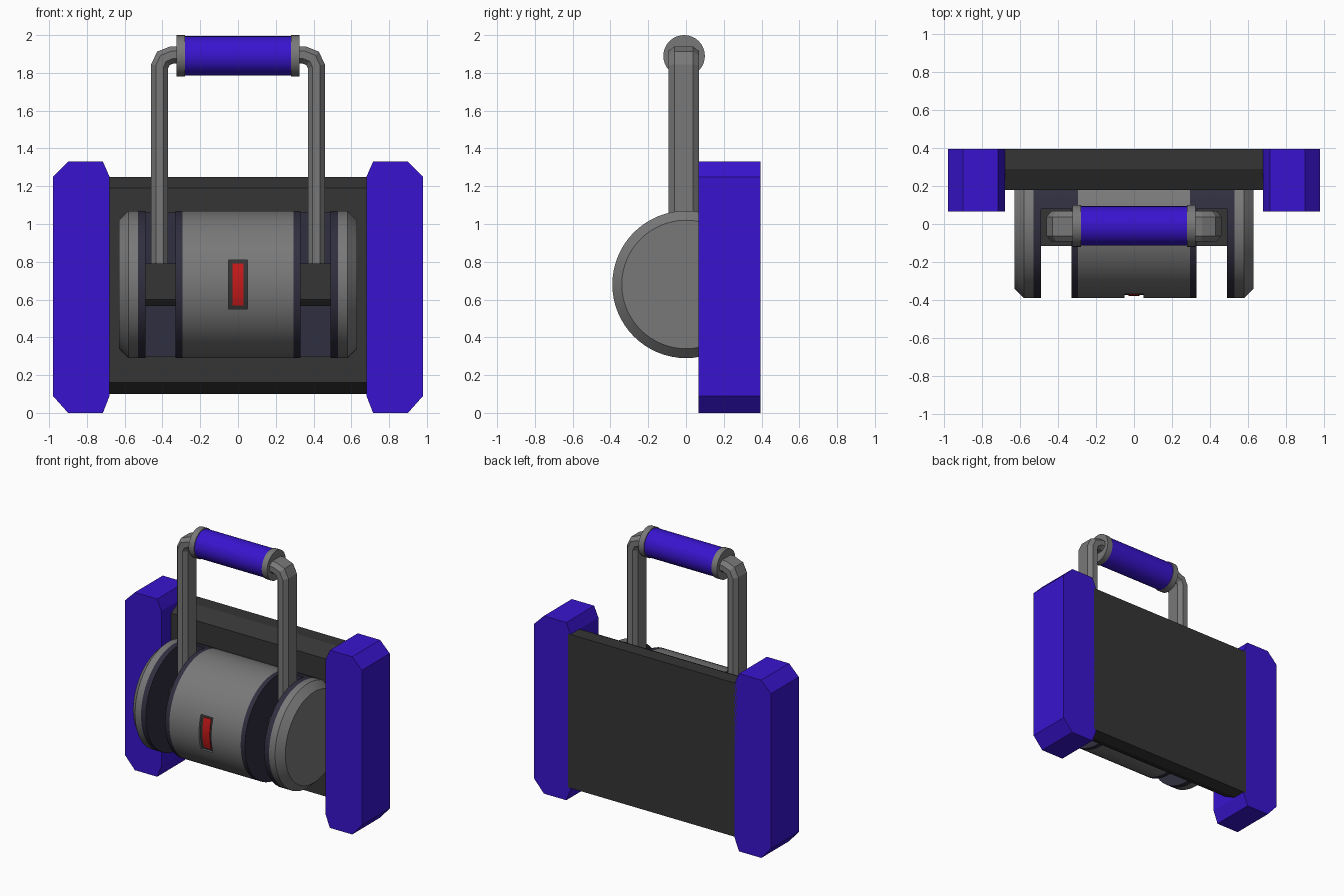
import bpy, bmesh, math
from mathutils import Vector

if "Cube" in bpy.data.objects:
    bpy.data.objects.remove(bpy.data.objects["Cube"])


def material(name, rgb):
    m = bpy.data.materials.new(name)
    m.diffuse_color = (*rgb, 1)
    m.use_nodes = True
    m.node_tree.nodes["Principled BSDF"].inputs["Base Color"].default_value = m.diffuse_color
    return m


BLUE = material("blue", (0.04, 0.007, 0.62))
GREY = material("grey", (0.19, 0.19, 0.19))
DARK = material("dark", (0.035, 0.035, 0.035))
NAVY = material("navy", (0.03, 0.028, 0.05))
RED = material("red", (0.55, 0.01, 0.01))
CZ, R = 0.68, 0.39          # drum axis height and radius


def finish(name, bm, mat, smooth=True):
    bmesh.ops.recalc_face_normals(bm, faces=bm.faces[:])
    me = bpy.data.meshes.new(name)
    bm.to_mesh(me)
    bm.free()
    ob = bpy.data.objects.new(name, me)
    bpy.context.collection.objects.link(ob)
    if mat:
        me.materials.append(mat)
    if smooth:
        bpy.ops.object.select_all(action='DESELECT')
        ob.select_set(True)
        bpy.context.view_layer.objects.active = ob
        bpy.ops.object.shade_smooth_by_angle(angle=math.radians(25))
    return ob


def loft(name, rings, mat, smooth=True, cut_y=None):
    """Skin a list of equal-length point rings and cap both ends."""
    bm = bmesh.new()
    vs = [[bm.verts.new(p) for p in ring] for ring in rings]
    n = len(vs[0])
    for a, b in zip(vs, vs[1:]):
        for i in range(n):
            j = (i + 1) % n
            bm.faces.new((a[i], a[j], b[j], b[i]))
    bm.faces.new(vs[0])
    bm.faces.new(vs[-1])
    if cut_y is not None:
        # keep only one side of a plane facing y, then close it
        y, keep_front = cut_y
        geom = bm.verts[:] + bm.edges[:] + bm.faces[:]
        bmesh.ops.bisect_plane(bm, geom=geom, plane_co=(0, y, 0), plane_no=(0, 1, 0),
                               clear_outer=keep_front, clear_inner=not keep_front)
        bmesh.ops.holes_fill(bm, edges=[e for e in bm.edges if e.is_boundary], sides=0)
    return finish(name, bm, mat, smooth)


def prism_x(name, yz, x0, x1, mat, smooth=False):
    return loft(name, [[(x, y, z) for y, z in yz] for x in (x0, x1)], mat, smooth)


def turned(name, profile, mat, cy=0, cz=CZ, seg=64, cut_y=None):
    """Round part about an x axis; profile is (x, radius)."""
    rings = [[(x, cy + r * math.cos(2 * math.pi * i / seg), cz + r * math.sin(2 * math.pi * i / seg))
              for i in range(seg)] for x, r in profile]
    return loft(name, rings, mat, True, cut_y)


def arc_block(name, radius, half_z, half_x, mat):
    """Block with a curved front that follows the drum."""
    a = math.asin(half_z / radius)
    pts = [(-radius * math.cos(a * t / 5), CZ + radius * math.sin(a * t / 5)) for t in range(-5, 6)]
    pts += [(-0.3, CZ + half_z), (-0.3, CZ - half_z)]
    return prism_x(name, pts, -half_x, half_x, mat, True)


# back panel with sloped front edges
prism_x("back_panel", [(0.395, 0.10), (0.395, 1.25), (0.29, 1.25), (0.18, 1.19), (0.18, 0.16), (0.29, 0.10)],
        -0.70, 0.70, DARK)

# central drum with a recessed window
drum = turned("center_drum", [(-0.295, R), (0.295, R)], GREY, cut_y=(0.20, True))
cutter = prism_x("window_cutter", [(-0.45, 0.55), (-0.45, 0.81), (-0.33, 0.81), (-0.33, 0.55)], -0.05, 0.05, None)
cutter.hide_render = True
cutter.hide_viewport = True
cutter.display_type = 'WIRE'
mod = drum.modifiers.new("window", 'BOOLEAN')
mod.operation = 'DIFFERENCE'
mod.solver = 'EXACT'
mod.object = cutter
arc_block("window_frame", 0.373, 0.13, 0.05, DARK)
arc_block("red_indicator", 0.378, 0.112, 0.03, RED)

# handle path (x, z) and its eight-sided section (across, y)
path = [Vector(p) for p in ((0.415, 0.70), (0.415, 1.835), (0.395, 1.877), (0.35, 1.895), (0.30, 1.895))]
section = [(0.045, 0.05), (0.02, 0.08), (-0.02, 0.08), (-0.045, 0.05),
           (-0.045, -0.05), (-0.02, -0.08), (0.02, -0.08), (0.045, -0.05)]

for s, side in ((-1, "left"), (1, "right")):
    # end bumper
    outline = [(0.98, 0.09), (0.90, 0), (0.715, 0), (0.68, 0.09),
               (0.68, 1.25), (0.715, 1.33), (0.90, 1.33), (0.98, 1.25)]
    loft(side + "_bumper", [[(s * x, y, z) for x, z in outline] for y in (0.065, 0.395)], BLUE, False)

    # drum end cap, slot cheeks and slot back wall
    turned(side + "_end_cap", [(s * 0.53, R), (s * 0.58, R), (s * 0.63, 0.34)], GREY, cut_y=(0.20, True))
    for label, a, b in (("inner", 0.295, 0.33), ("outer", 0.49, 0.53)):
        turned(f"{side}_{label}_cheek", [(s * a, R), (s * b, R)], NAVY, cut_y=(0.20, True))
    turned(side + "_slot_wall", [(s * 0.33, R), (s * 0.49, R)], NAVY, cut_y=(0.08, False))

    # handle socket
    prism_x(side + "_handle_socket",
            [(0.085, 0.565), (0.085, 0.79), (-0.116, 0.79), (-0.116, 0.60), (-0.08, 0.565)],
            s * 0.33, s * 0.49, DARK)

    # handle arm
    rings = []
    for i, p in enumerate(path):
        d0 = (p - path[i - 1]).normalized() if i else (path[1] - p).normalized()
        d1 = (path[i + 1] - p).normalized() if i < len(path) - 1 else d0
        t = (d0 + d1).normalized()
        n = Vector((t.y, -t.x)) / t.dot(d0)
        rings.append([(s * (p.x + n.x * u), -0.012 + v, p.y + n.y * u) for u, v in section])
    loft(side + "_handle_arm", rings, GREY, False)

    # grip collar
    turned(side + "_grip_collar", [(s * 0.28, 0.11), (s * 0.325, 0.11)], GREY, -0.01, 1.89, 32)

# grip
turned("handle_grip", [(-0.285, 0.104), (0.285, 0.104)], BLUE, -0.01, 1.89, 32)
